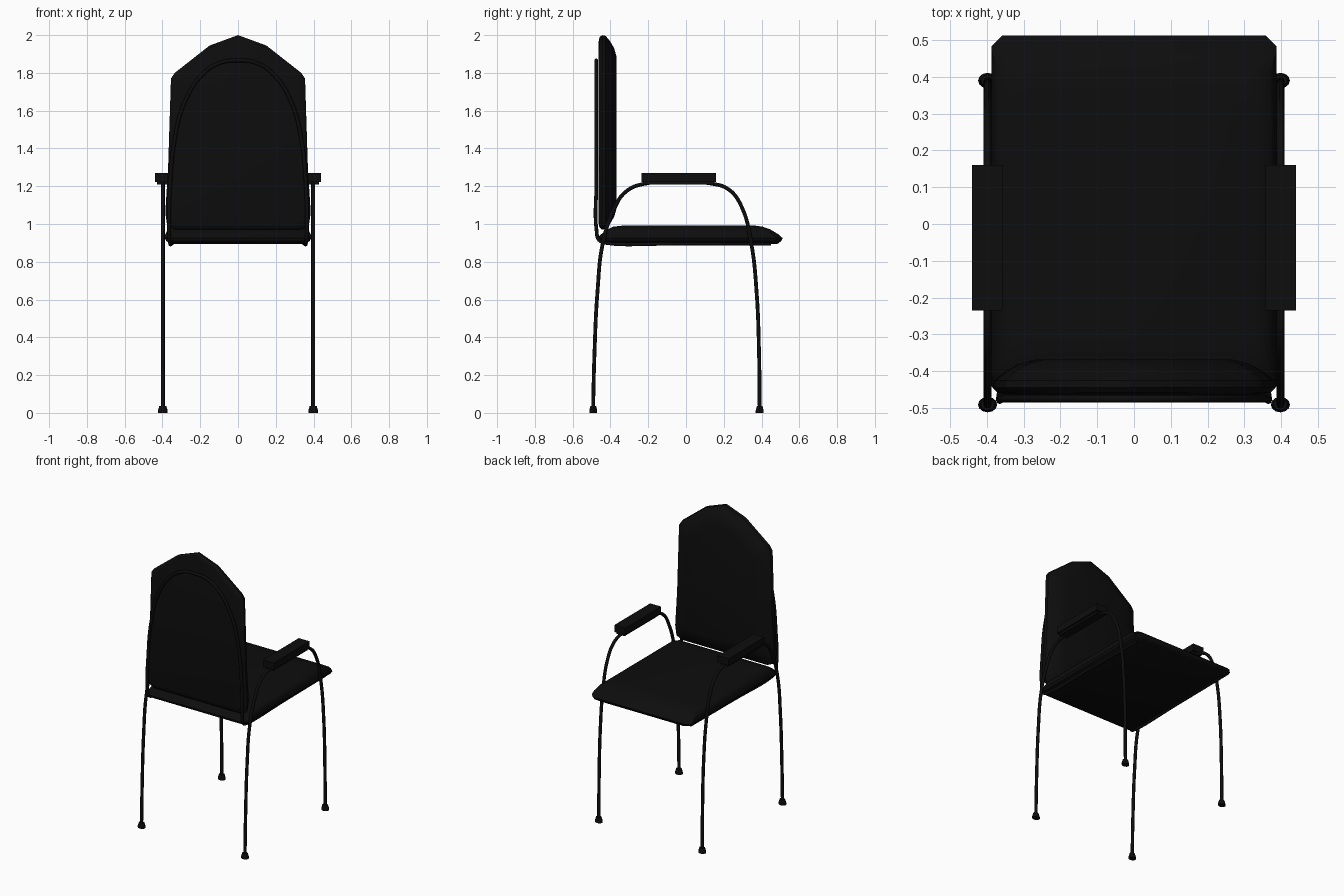
import bpy, bmesh, math

if "Cube" in bpy.data.objects:
    bpy.data.objects.remove(bpy.data.objects["Cube"])

black = bpy.data.materials.new("soft black")
black.diffuse_color = (0.004, 0.004, 0.004, 1)
black.use_nodes = True
black.node_tree.nodes["Principled BSDF"].inputs["Base Color"].default_value = black.diffuse_color


def finish(ob, angle=35):
    ob.data.materials.clear()
    ob.data.materials.append(black)
    bpy.ops.object.select_all(action='DESELECT')
    bpy.context.view_layer.objects.active = ob
    ob.select_set(True)
    bpy.ops.object.shade_smooth_by_angle(angle=math.radians(angle))


def loft(name, rings):
    """Skin a stack of equal-length rings and cap both ends."""
    bm = bmesh.new()
    loops = [[bm.verts.new(p) for p in r] for r in rings]
    n = len(loops[0])
    for a, b in zip(loops, loops[1:]):
        for i in range(n):
            j = (i + 1) % n
            bm.faces.new((a[i], a[j], b[j], b[i]))
    bm.faces.new(loops[0][::-1])
    bm.faces.new(loops[-1])
    bmesh.ops.recalc_face_normals(bm, faces=bm.faces)
    me = bpy.data.meshes.new(name)
    bm.to_mesh(me)
    bm.free()
    ob = bpy.data.objects.new(name, me)
    bpy.context.collection.objects.link(ob)
    finish(ob)


def tube(name, pts, r):
    """Round tube swept along a smooth path."""
    cu = bpy.data.curves.new(name, 'CURVE')
    cu.dimensions = '3D'
    cu.bevel_depth = r
    cu.bevel_resolution = 3
    cu.resolution_u = 6
    cu.use_fill_caps = True
    sp = cu.splines.new('BEZIER')
    sp.bezier_points.add(len(pts) - 1)
    for bp, p in zip(sp.bezier_points, pts):
        bp.co = p
        bp.handle_left_type = bp.handle_right_type = 'AUTO'
    ob = bpy.data.objects.new(name, cu)
    bpy.context.collection.objects.link(ob)
    bpy.ops.object.select_all(action='DESELECT')
    bpy.context.view_layer.objects.active = ob
    ob.select_set(True)
    bpy.ops.object.convert(target='MESH')
    finish(bpy.context.object, 50)


# seat cushion: chamfered rectangles stacked in z
def seat_ring(z, hx, y0, y1, c=0.03):
    return [(hx, y0 + c, z), (hx, y1 - c, z), (hx - c, y1, z), (c - hx, y1, z),
            (-hx, y1 - c, z), (-hx, y0 + c, z), (c - hx, y0, z), (hx - c, y0, z)]


loft("seat", [seat_ring(*a) for a in (
    (0.895, 0.35, -0.44, 0.485), (0.91, 0.38, -0.465, 0.505), (0.925, 0.388, -0.47, 0.512),
    (0.945, 0.385, -0.45, 0.49), (0.972, 0.37, -0.415, 0.445), (0.986, 0.35, -0.385, 0.405),
    (0.992, 0.325, -0.33, 0.36))])

# backrest cushion: one outline, shrunk towards front and rear faces
half = [(0.15, 1.945), (0.335, 1.80), (0.355, 1.77), (0.37, 1.3), (0.385, 1.06),
        (0.375, 0.99), (0.33, 0.97)]
outline = [(0, 2.0)] + half + [(-x, z) for x, z in reversed(half)]


def back_ring(y, d):
    return [(x * (1 - d / 0.37), y, 1.48 + (z - 1.48) * (1 - d / 0.52)) for x, z in outline]


loft("backrest", [back_ring(y, d) for y, d in (
    (-0.463, 0.035), (-0.458, 0.012), (-0.445, 0.0), (-0.425, 0.004),
    (-0.40, 0.035), (-0.38, 0.07), (-0.369, 0.11))])

# arched tube behind the backrest that bends forward under the seat
arch = [(0.35, 0.45, 0.896), (0.355, 0.0, 0.897), (0.36, -0.42, 0.899), (0.363, -0.46, 0.915),
        (0.365, -0.474, 0.97), (0.36, -0.475, 1.2), (0.335, -0.475, 1.45),
        (0.28, -0.475, 1.65), (0.18, -0.475, 1.80), (0.09, -0.475, 1.855)]
tube("back_support_tube",
     arch + [(0, -0.475, 1.866)] + [(-x, y, z) for x, y, z in reversed(arch)], 0.01)

# side frames: leg, arm and leg in one bent tube
path = [(-0.492, 0.02), (-0.485, 0.3), (-0.468, 0.65), (-0.44, 0.9), (-0.38, 1.08),
        (-0.32, 1.17), (-0.22, 1.213), (0.14, 1.213), (0.23, 1.18), (0.295, 1.09),
        (0.345, 0.9), (0.373, 0.65), (0.387, 0.3), (0.39, 0.02)]
for side, s in (("left", -1), ("right", 1)):
    x = 0.398 * s
    tube(side + "_leg_frame", [(x, y, z) for y, z in path], 0.0105)
    # arm pad
    loft(side + "_arm_pad", [
        [(x + dx, y, z) for dx, y in ((-0.042, -0.235), (0.042, -0.235), (0.042, 0.16), (-0.042, 0.16))]
        for z in (1.222, 1.27)])
    loft(side + "_arm_pad_base", [
        [(x + dx, y, z) for dx, y in ((-0.03, -0.225), (0.03, -0.225), (0.03, 0.15), (-0.03, 0.15))]
        for z in (1.208, 1.222)])
    # oval feet
    for end, y in (("rear", -0.491), ("front", 0.39)):
        loft(f"{side}_{end}_foot", [
            [(x + 0.026 * k * math.cos(a), y + 0.021 * k * math.sin(a), z)
             for a in [i * math.tau / 12 for i in range(12)]]
            for z, k in ((0, 1), (0.012, 1), (0.036, 0.72))])
